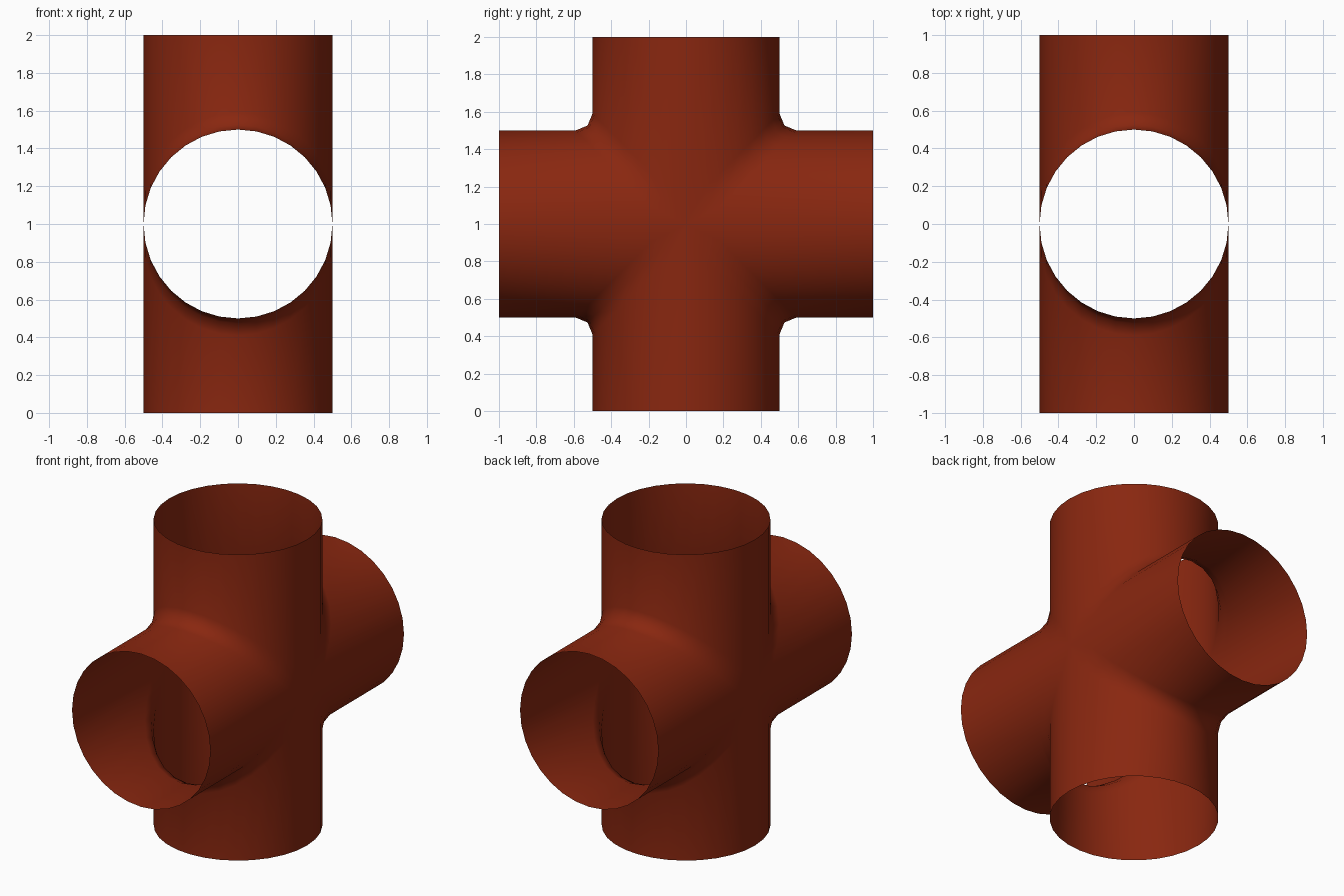
import bpy
import bmesh
from math import sin, cos, pi

cube = bpy.data.objects.get("Cube")
if cube:
    bpy.data.objects.remove(cube, do_unlink=True)

RADIUS = 0.5
REACH = 1.0
FILLET = 0.09
HALF_SIDES = 16

# Rust red paint
rust = bpy.data.materials.new("rust_red")
rust.use_nodes = True
colour = (0.25, 0.02, 0.005, 1)
rust.diffuse_color = colour
rust.node_tree.nodes["Principled BSDF"].inputs["Base Color"].default_value = colour


def elbow_profile(r):
    """Path (y, z) from one pipe end, round the fillet, to the other end."""
    f = min(FILLET, r)
    arc = [(r + f * (1 - sin(a)), r + f * (1 - cos(a)))
           for a in (0, pi / 4, pi / 2)]
    return [(REACH, r)] + arc + [(r, REACH)]


# One quarter of the cross: an elbow skin swept over half the pipe's round
bm = bmesh.new()
rows = []
for i in range(HALF_SIDES + 1):
    t = pi * i / HALF_SIDES
    r = RADIUS * sin(t) if 0 < i < HALF_SIDES else 0
    rows.append([bm.verts.new((RADIUS * cos(t), y, z))
                 for y, z in elbow_profile(r)])
for a, b in zip(rows, rows[1:]):
    for j in range(len(a) - 1):
        bm.faces.new((a[j], b[j], b[j + 1], a[j + 1]))
bmesh.ops.remove_doubles(bm, verts=bm.verts, dist=0.0001)

mesh = bpy.data.meshes.new("cross_pipe")
bm.to_mesh(mesh)
bm.free()
mesh.materials.append(rust)
mesh.shade_smooth()

pipe = bpy.data.objects.new("cross_pipe", mesh)
bpy.context.collection.objects.link(pipe)
pipe.location.z = REACH

# Mirror the quarter front to back and top to bottom
mirror = pipe.modifiers.new("four_arms", 'MIRROR')
mirror.use_axis = (False, True, True)
mirror.merge_threshold = 0.0005
